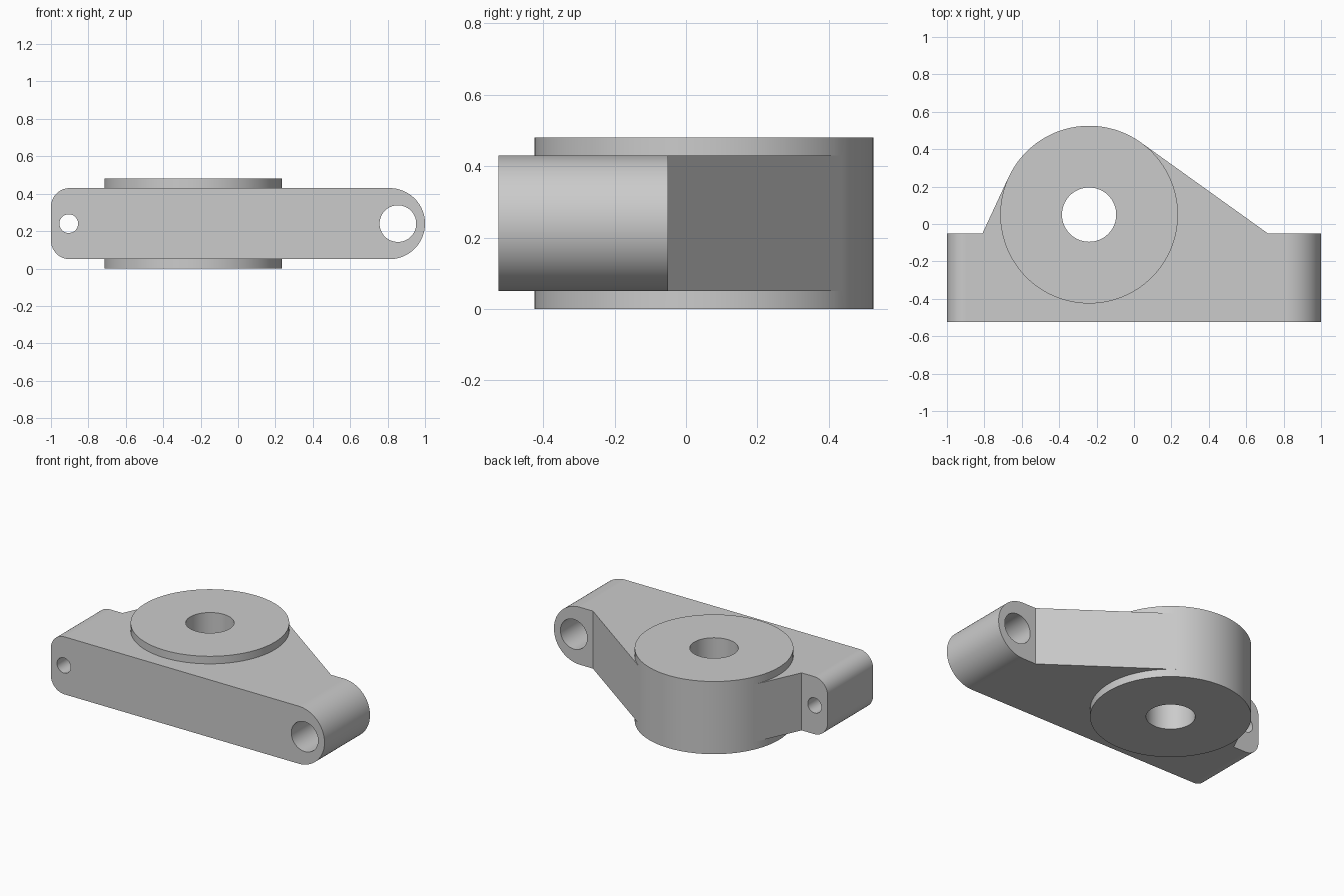
import bpy, bmesh, math
from math import sin, cos, pi, acos, atan2, hypot
from mathutils import Vector

old = bpy.data.objects.get("Cube")
if old:
    bpy.data.objects.remove(old, do_unlink=True)

grey = bpy.data.materials.new("plain grey")
grey.use_nodes = True
colour = (0.6, 0.6, 0.6, 1)
grey.diffuse_color = colour
grey.node_tree.nodes["Principled BSDF"].inputs["Base Color"].default_value = colour

Z0, Z1 = 0.05, 0.43            # arm thickness
MID = (Z0 + Z1) / 2
FRONT, BACK = -0.525, -0.05    # bar depth
BOSS = Vector((-0.24, 0.05))
BOSS_R, HEIGHT = 0.475, 0.48


def prism(name, points, offset):
    """Extrude a closed 3D outline by an offset vector."""
    bm = bmesh.new()
    face = bm.faces.new([bm.verts.new(p) for p in points])
    side = bmesh.ops.extrude_face_region(bm, geom=[face])["geom"]
    bmesh.ops.translate(bm, vec=offset,
                        verts=[v for v in side if isinstance(v, bmesh.types.BMVert)])
    bmesh.ops.recalc_face_normals(bm, faces=bm.faces)
    mesh = bpy.data.meshes.new(name)
    bm.to_mesh(mesh)
    bm.free()
    mesh.materials.append(grey)
    obj = bpy.data.objects.new(name, mesh)
    bpy.context.collection.objects.link(obj)
    return obj


def arc(cx, cy, r, start, end, steps):
    return [(cx + r * cos(start + (end - start) * i / steps),
             cy + r * sin(start + (end - start) * i / steps)) for i in range(steps + 1)]


def upright(name, outline, z0, z1):
    return prism(name, [(x, y, z0) for x, y in outline], (0, 0, z1 - z0))


def lengthwise(name, outline, y0, y1):
    return prism(name, [(x, y0, z) for x, z in outline], (0, y1 - y0, 0))


def circle(cx, cy, r, steps=96):
    return arc(cx, cy, r, 0, 2 * pi, steps)[:-1]


def combine(target, other, operation):
    mod = target.modifiers.new(operation.title(), "BOOLEAN")
    mod.operation, mod.object, mod.solver = operation, other, "EXACT"
    bpy.context.view_layer.objects.active = target
    bpy.ops.object.modifier_apply(modifier=mod.name)
    bpy.data.objects.remove(other, do_unlink=True)


def tangent_point(x, y, side):
    """Point where a line from (x, y) touches the boss."""
    d = Vector((x, y)) - BOSS
    a = atan2(d.y, d.x) + side * acos(BOSS_R / hypot(d.x, d.y))
    return BOSS.x + BOSS_R * cos(a), BOSS.y + BOSS_R * sin(a)


# Long front bar: one full round end, one end with rounded corners
end_r, corner = (Z1 - Z0) / 2, 0.1
outline = (arc(1 - end_r, MID, end_r, -pi / 2, pi / 2, 48)
           + arc(-1 + corner, Z1 - corner, corner, pi / 2, pi, 16)
           + arc(-1 + corner, Z0 + corner, corner, pi, 1.5 * pi, 16))
bracket = lengthwise("pivot_bracket", outline, FRONT, BACK)

# Tapered web tangent to the boss
left, right = (-0.81, BACK), (0.715, BACK)
web = upright("web", [left, (left[0], -0.3), (right[0], -0.3), right,
                      tangent_point(*right, 1), tangent_point(*left, -1)], Z0, Z1)
combine(bracket, web, "UNION")

# Round boss standing proud above and below
combine(bracket, upright("boss", circle(*BOSS, BOSS_R, 128), 0, HEIGHT), "UNION")

# Through holes
combine(bracket, upright("boss_hole", circle(*BOSS, 0.145), -0.1, 0.6), "DIFFERENCE")
for name, x, r in (("small_hole", -0.905, 0.05), ("large_hole", 0.855, 0.098)):
    combine(bracket, lengthwise(name, circle(x, MID, r, 64), -0.7, 0.1), "DIFFERENCE")

# Smooth the round walls and keep the flats flat
bpy.ops.object.select_all(action="DESELECT")
bracket.select_set(True)
bpy.context.view_layer.objects.active = bracket
bpy.ops.object.shade_smooth_by_angle(angle=math.radians(25))
weighted = bracket.modifiers.new("Weighted Normal", "WEIGHTED_NORMAL")
weighted.keep_sharp = True
